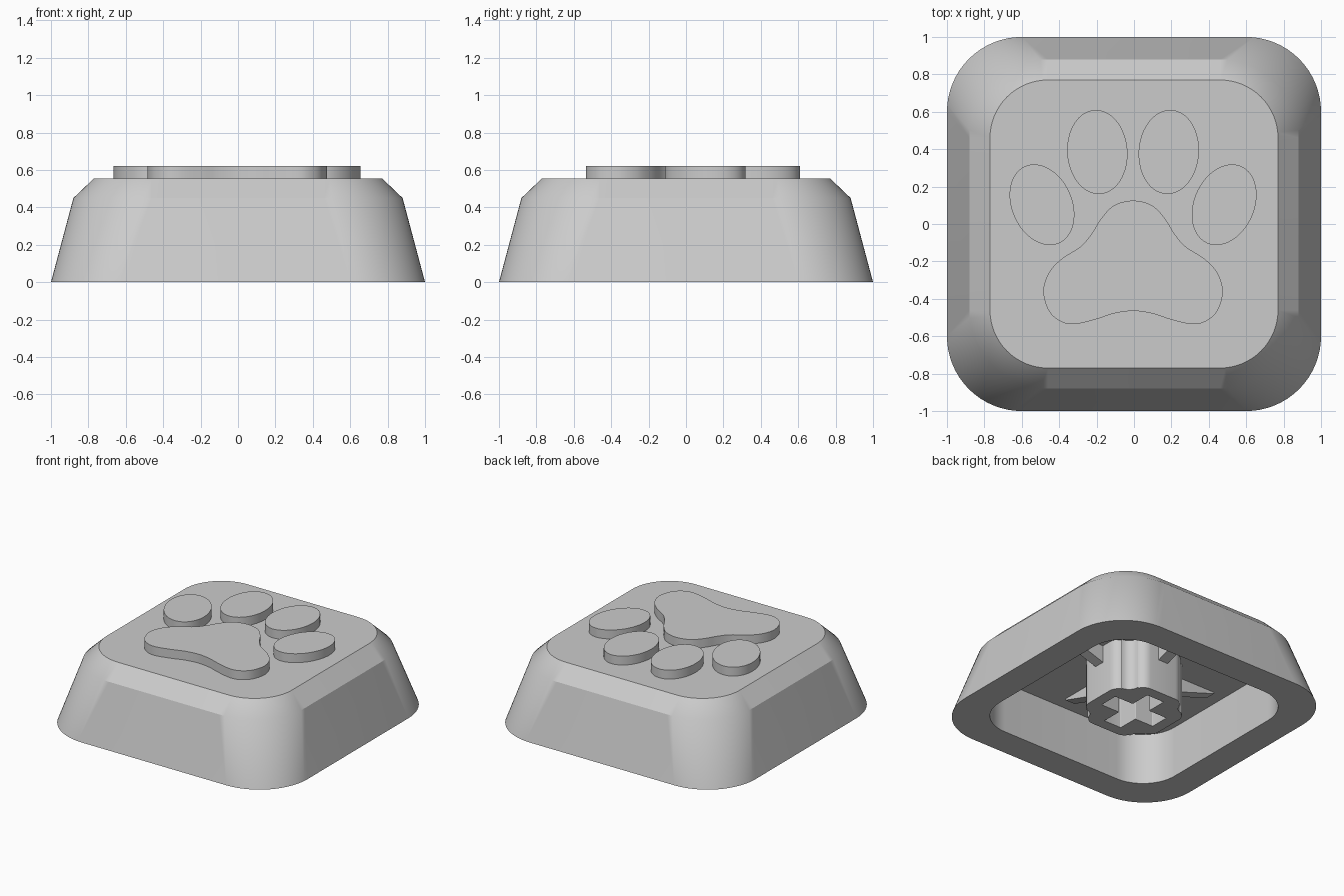
import bpy, bmesh
from math import cos, sin, pi, radians
from mathutils import Vector, Matrix

cube = bpy.data.objects.get("Cube")
if cube:
    bpy.data.objects.remove(cube, do_unlink=True)

GREY = (0.6, 0.6, 0.6, 1.0)
grey = bpy.data.materials.new("light grey plastic")
grey.use_nodes = True
grey.diffuse_color = GREY
next(n for n in grey.node_tree.nodes
     if n.type == 'BSDF_PRINCIPLED').inputs["Base Color"].default_value = GREY


def finish(name, bm, sharp=30):
    """Turn a bmesh into a smooth shaded object with sharp edges kept."""
    bmesh.ops.recalc_face_normals(bm, faces=bm.faces)
    for f in bm.faces:
        f.smooth = True
    for e in bm.edges:
        e.smooth = e.calc_face_angle(0) < radians(sharp)
    mesh = bpy.data.meshes.new(name)
    bm.to_mesh(mesh)
    bm.free()
    mesh.materials.append(grey)
    obj = bpy.data.objects.new(name, mesh)
    bpy.context.collection.objects.link(obj)
    return obj


def loft(name, sections):
    """Skin (outline, z) sections in order and cap both ends."""
    bm = bmesh.new()
    rings = [[bm.verts.new((p.x, p.y, z)) for p in outline] for outline, z in sections]
    n = len(rings[0])
    for a, b in zip(rings, rings[1:]):
        for i in range(n):
            j = (i + 1) % n
            bm.faces.new((a[i], a[j], b[j], b[i]))
    bm.faces.new(rings[0])
    bm.faces.new(rings[-1])
    return finish(name, bm)


def quarter_turns(points):
    """Repeat a quadrant of points around the origin."""
    return [Matrix.Rotation(q * pi / 2, 2) @ Vector(p) for q in range(4) for p in points]


def rounded(points, r, steps):
    """Replace every right-angled corner with an arc."""
    out = []
    for i, p in enumerate(points):
        u = (points[i - 1] - p).normalized()
        v = (points[(i + 1) % len(points)] - p).normalized()
        for k in range(steps + 1):
            t = k / steps * pi / 2
            out.append(p + r * (u + v) - r * (v * cos(t) + u * sin(t)))
    return out


def square(half, r):
    return rounded(quarter_turns([(half, half)]), r, 16)


def plus(length, width, r):
    return rounded(quarter_turns([(length, -width), (length, width), (width, width)]), r, 6)


def smooth_loop(points, steps=6):
    """Closed Catmull-Rom curve through the points."""
    out, n = [], len(points)
    for i in range(n):
        a, b, c, d = (points[(i + k) % n] for k in (-1, 0, 1, 2))
        for s in range(steps):
            t = s / steps
            out.append(0.5 * (2 * b + (c - a) * t + (2 * a - 5 * b + 4 * c - d) * t ** 2
                              + (3 * b - a - 3 * c + d) * t ** 3))
    return out


# Hollow cap: ceiling, inner wall, rim, outer wall, chamfer, top
CEILING, TOP, RELIEF = 0.385, 0.555, 0.622
loft("cap_shell", [
    (square(0.78, 0.28), CEILING),
    (square(0.78, 0.28), 0),
    (square(1.0, 0.4), 0),
    (square(0.88, 0.42), 0.45),
    (square(0.77, 0.31), TOP),
])

# Mounting post with a cross-shaped socket
loft("mounting_post", [
    (plus(0.228, 0.073, 0.006), CEILING - 0.02),
    (plus(0.228, 0.073, 0.006), 0),
    (plus(0.31, 0.19, 0.08), 0),
    (plus(0.31, 0.19, 0.08), CEILING + 0.01),
])

# Tapered ribs between post and ceiling
profile = [(0.28, CEILING + 0.01), (0.68, CEILING + 0.01), (0.68, CEILING - 0.01),
           (0.28, CEILING - 0.14)]
for i, side in enumerate(("left", "back", "right", "front")):
    bm = bmesh.new()
    turn = Matrix.Rotation(i * pi / 2, 3, 'Z')
    face = bm.faces.new([bm.verts.new(turn @ Vector((x, -0.04, z))) for x, z in profile])
    move = bmesh.ops.extrude_face_region(bm, geom=[face])["geom"]
    bmesh.ops.translate(bm, vec=turn @ Vector((0, 0.08, 0)),
                        verts=[v for v in move if isinstance(v, bmesh.types.BMVert)])
    bmesh.ops.delete(bm, geom=[f for f in bm.faces if not f.is_valid], context='FACES')
    finish(side + "_rib", bm)

# Raised paw: four oval toes
SHIFT = -0.005


def slab(name, outline):
    loft(name, [(outline, TOP - 0.005), (outline, RELIEF)])


for side, s in (("left", 1), ("right", -1)):
    for part, x, y, tilt in (("inner", 0.191, 0.385, 4), ("outer", 0.487, 0.103, 24)):
        spin = Matrix.Rotation(radians(-s * tilt), 2)
        centre = Vector((SHIFT + s * x, y))
        slab(f"{side}_{part}_toe",
             [centre + spin @ Vector((0.161 * cos(k * pi / 32), 0.225 * sin(k * pi / 32)))
              for k in range(64)])

# Raised paw: main pad, mirrored from its right half
half = [(0.1, 0.1), (0.17, 0.03), (0.22, -0.05), (0.28, -0.12), (0.38, -0.185),
        (0.45, -0.26), (0.48, -0.36), (0.45, -0.465), (0.385, -0.522), (0.31, -0.535),
        (0.2, -0.51), (0.1, -0.478)]
loop = [(0, 0.125)] + half + [(0, -0.465)] + [(-x, y) for x, y in reversed(half)]
slab("main_pad", smooth_loop([Vector((x + SHIFT, y)) for x, y in loop]))
